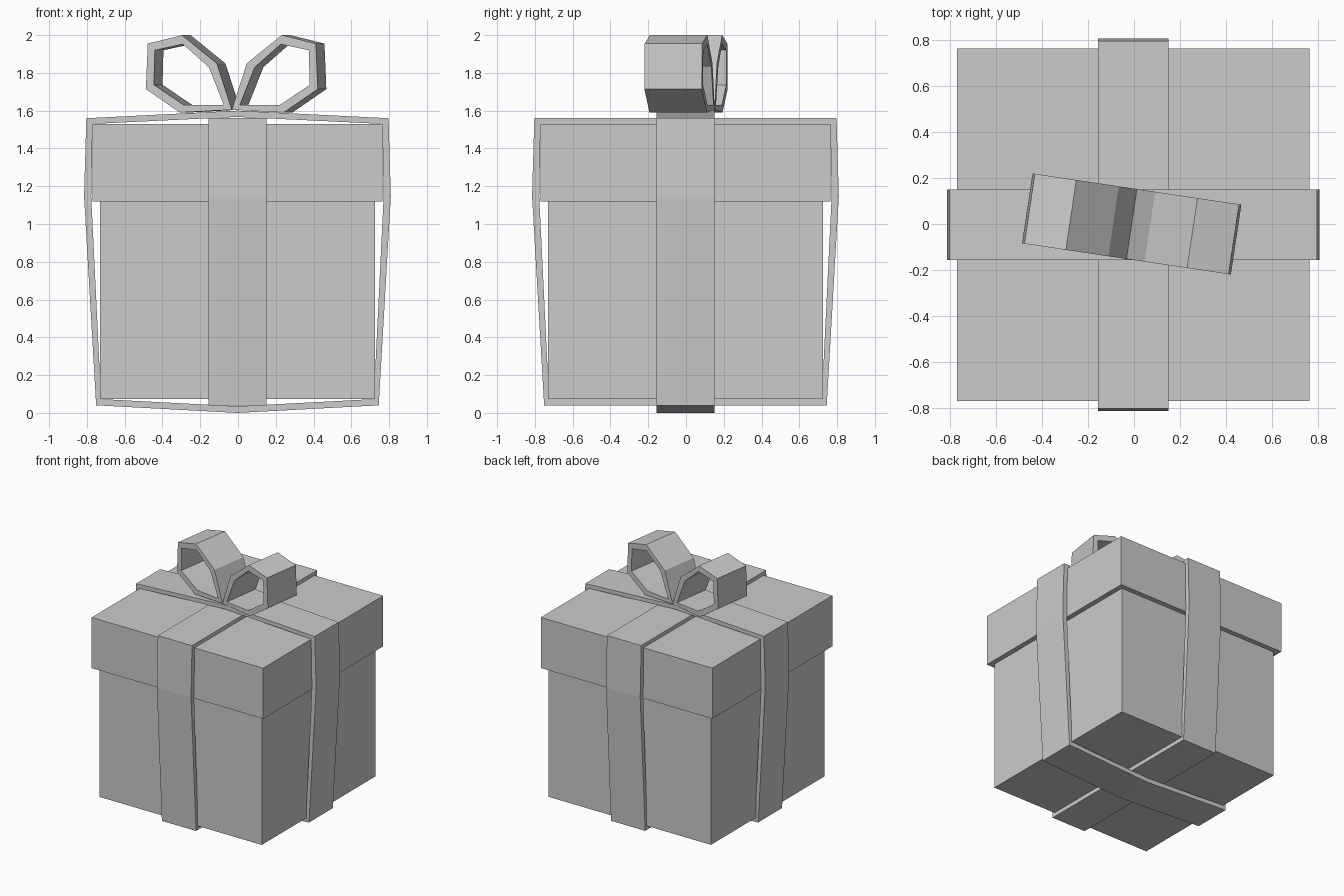
import bpy, bmesh, math
from mathutils import Matrix

if "Cube" in bpy.data.objects:
    bpy.data.objects.remove(bpy.data.objects["Cube"])

OFF = -0.003  # slight offset of the body from the origin


def make_object(name, bm):
    bmesh.ops.recalc_face_normals(bm, faces=bm.faces)
    mesh = bpy.data.meshes.new(name)
    bm.to_mesh(mesh)
    bm.free()
    obj = bpy.data.objects.new(name, mesh)
    bpy.context.collection.objects.link(obj)
    return obj


def block(name, half, z0, z1):
    bm = bmesh.new()
    bmesh.ops.create_cube(bm, size=1)
    bmesh.ops.scale(bm, vec=(2 * half, 2 * half, z1 - z0), verts=bm.verts)
    bmesh.ops.translate(bm, vec=(OFF, OFF, (z0 + z1) / 2), verts=bm.verts)
    return make_object(name, bm)


def band(name, outer, inner, half_width, matrix):
    """Closed strap: matching outer and inner (x, z) outlines, given depth in y."""
    bm = bmesh.new()
    rings = [[bm.verts.new((x, y, z)) for x, z in line]
             for line, y in ((outer, -half_width), (outer, half_width),
                             (inner, half_width), (inner, -half_width))]
    n = len(outer)
    for a, b in zip(rings, rings[1:] + rings[:1]):
        for i in range(n):
            j = (i + 1) % n
            bm.faces.new((a[i], a[j], b[j], b[i]))
    bmesh.ops.transform(bm, matrix=matrix, verts=bm.verts)
    return make_object(name, bm)


def mirrored(half):
    """Complete a right-hand outline, running bottom to top, with its left side."""
    return half + [(-x, z) for x, z in reversed(half) if x > 0]


# Box and overhanging lid
block("box", 0.728, 0.073, 1.13)
block("lid", 0.768, 1.12, 1.53)

# Wrapping ribbons: one with flat ends, the other bulging over it
side_out = [(0.748, 0.04), (0.812, 1.145), (0.80, 1.56)]
side_in = [(0.722, 0.073), (0.774, 1.145), (0.767, 1.53)]
shift = Matrix.Translation((OFF, OFF, 0))
band("ribbon_front_to_back", mirrored(side_out), mirrored(side_in), 0.153,
     shift @ Matrix.Rotation(math.pi / 2, 4, 'Z'))
band("ribbon_side_to_side",
     mirrored([(0, 0.0)] + side_out + [(0, 1.60)]),
     mirrored([(0, 0.035)] + side_in + [(0, 1.567)]), 0.153, shift)

# Bow: two mirrored loops, turned slightly
loop_out = [(0, 1.605), (0.278, 1.59), (0.46, 1.714), (0.45, 1.955),
            (0.267, 2.0), (0.08, 1.85)]
loop_in = [(0.043, 1.63), (0.257, 1.63), (0.417, 1.737), (0.412, 1.92),
           (0.262, 1.952), (0.123, 1.83)]
turn = Matrix.Translation((-0.01, 0, 0)) @ Matrix.Rotation(math.radians(-8.5), 4, 'Z')
for side, s in (("right", 1), ("left", -1)):
    band("bow_loop_" + side, [(s * x, z) for x, z in loop_out],
         [(s * x, z) for x, z in loop_in], 0.154, turn)
